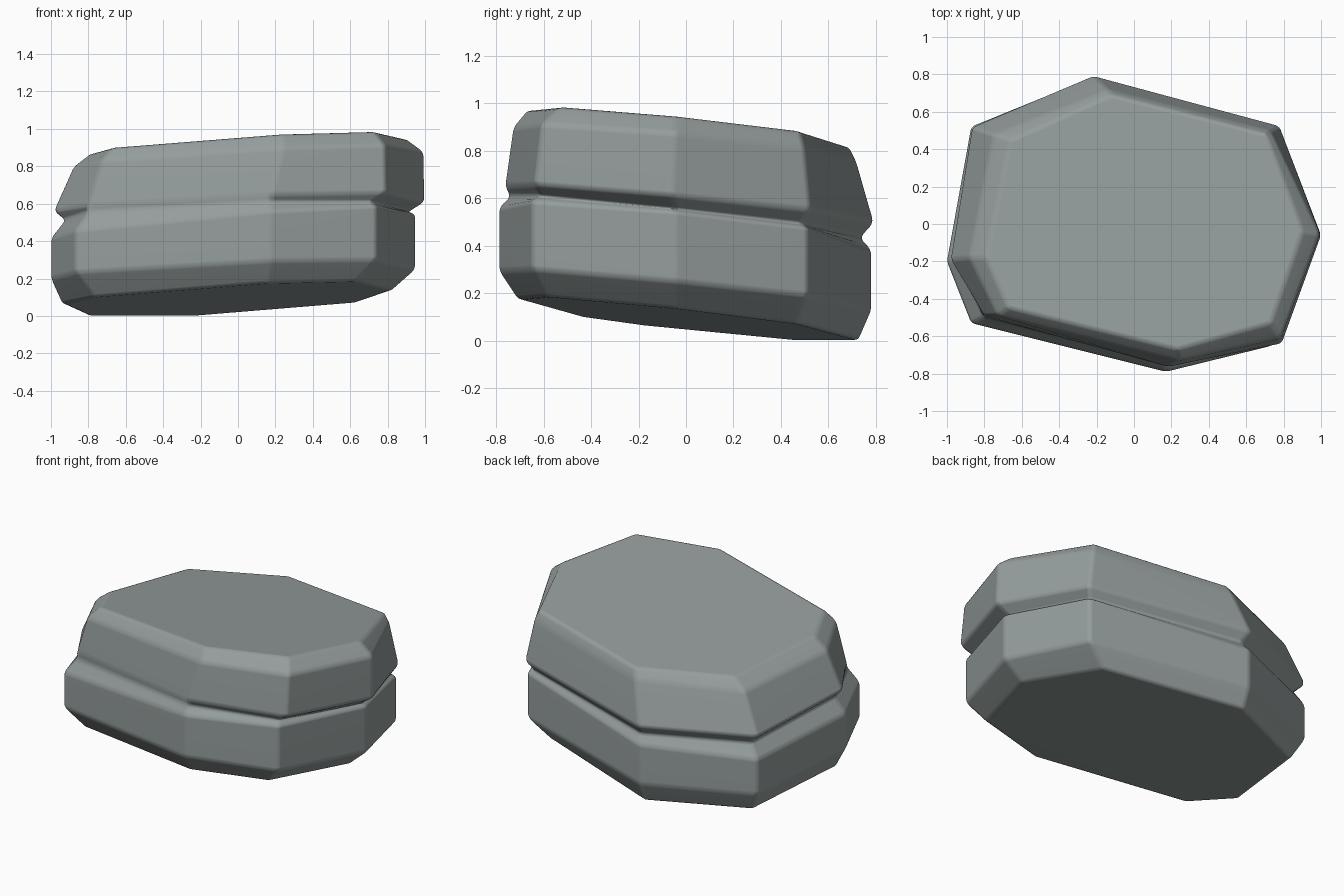
import bpy
import bmesh

cube = bpy.data.objects.get("Cube")
if cube:
    bpy.data.objects.remove(cube, do_unlink=True)

# Single stone colour
stone = bpy.data.materials.new("grey_stone")
stone.use_nodes = True
colour = (0.30, 0.34, 0.335, 1)
stone.diffuse_color = colour
bsdf = stone.node_tree.nodes["Principled BSDF"]
bsdf.inputs["Base Color"].default_value = colour
bsdf.inputs["Roughness"].default_value = 0.9

# Eight-cornered outlines, listed clockwise from the back corner
lower = [(-.22, .785), (.77, .515), (.95, -.05), (.74, -.65),
         (.17, -.79), (-.87, -.53), (-1.0, -.20), (-.87, .52)]
upper_base = [(-.22, .795), (.78, .525), (1.0, -.06), (.79, -.64),
              (.18, -.765), (-.80, -.49), (-.985, -.19), (-.87, .52)]
upper_rim = [(-.14, .72), (.73, .50), (.995, -.05), (.785, -.61),
             (.24, -.73), (-.73, -.49), (-.88, -.18), (-.75, .48)]
top = [(-.12, .69), (.71, .48), (.90, -.04), (.73, -.53),
       (.23, -.67), (-.67, -.45), (-.79, -.18), (-.66, .45)]
base = [(-.22, .73), (.63, .47), (.82, -.04), (.63, -.59),
        (.15, -.71), (-.77, -.45), (-.94, -.18), (-.80, .47)]
groove = [(x * .94 + .015, y * .94) for x, y in lower]

# Each layer is an outline laid on a tilted plane: height, x slope, y slope
layers = [
    (base, .09, .049, -.108),
    (lower, .212, .034, -.096),
    (lower, .473, .075, -.096),
    (groove, .52, .03, -.11),
    (upper_base, .575, .03, -.09),
    (upper_rim, .825, .048, -.085),
    (top, .892, .055, -.10),
]

# Skin the layers into one closed boulder with a groove around its middle
bm = bmesh.new()
rings = [[bm.verts.new((x, y, max(0, h + sx * x + sy * y))) for x, y in outline]
         for outline, h, sx, sy in layers]
for below, above in zip(rings, rings[1:]):
    for i in range(len(below)):
        j = (i + 1) % len(below)
        bm.faces.new((below[i], below[j], above[j], above[i]))
bm.faces.new(rings[0])
bm.faces.new(rings[-1])
bmesh.ops.recalc_face_normals(bm, faces=bm.faces)

mesh = bpy.data.meshes.new("layered_boulder")
bm.to_mesh(mesh)
bm.free()
mesh.materials.append(stone)
mesh.shade_smooth()
boulder = bpy.data.objects.new("layered_boulder", mesh)
bpy.context.collection.objects.link(boulder)

# Worn, softly rounded edges with flat-looking faces
bevel = boulder.modifiers.new("worn_edges", "BEVEL")
bevel.width = .022
bevel.segments = 3
bevel.limit_method = "ANGLE"
bevel.angle_limit = .2
boulder.modifiers.new("even_shading", "WEIGHTED_NORMAL")
